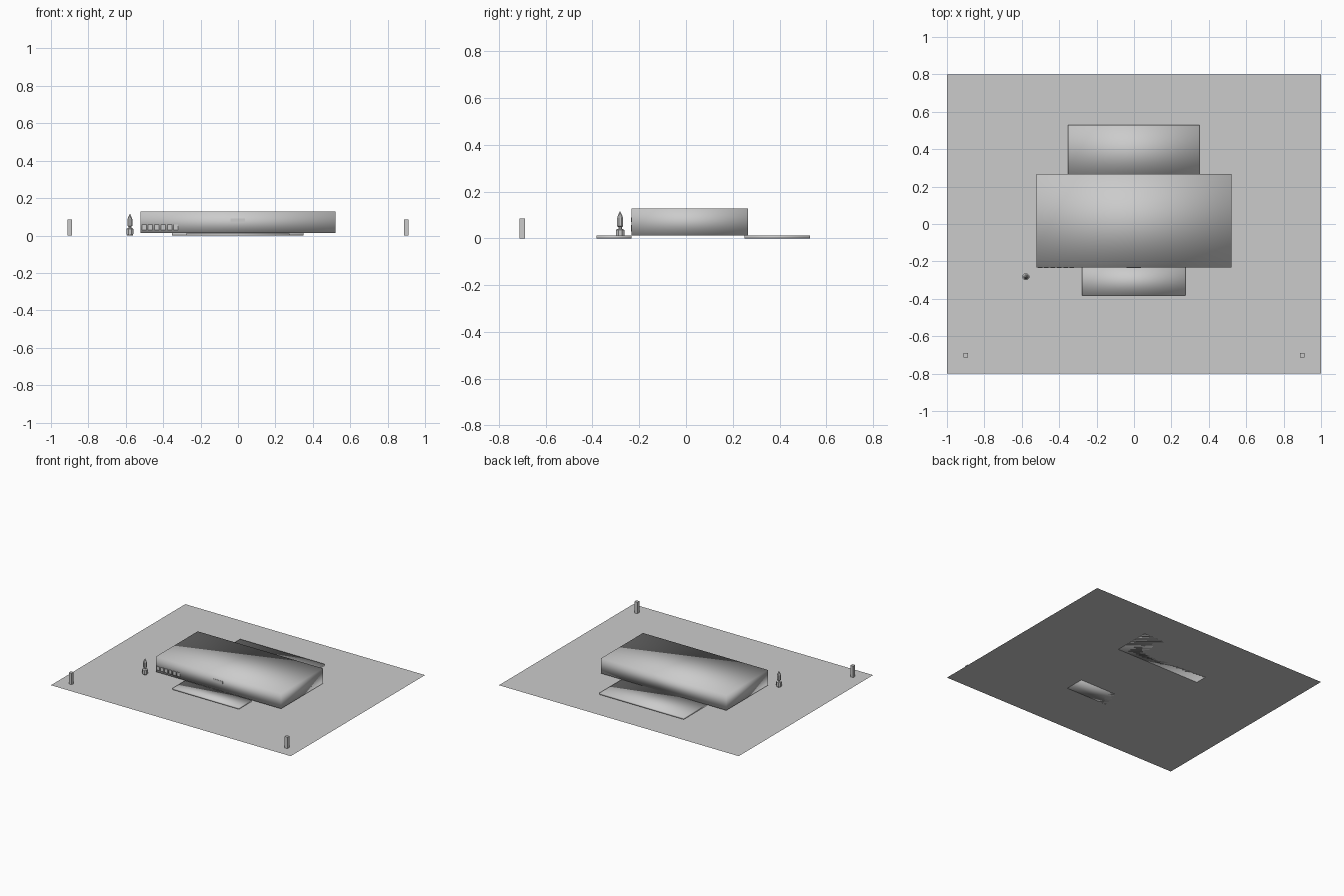
import bpy, bmesh, math

if "Cube" in bpy.data.objects:
    bpy.data.objects.remove(bpy.data.objects["Cube"])

grey = bpy.data.materials.new("light_grey")
grey.diffuse_color = (0.6, 0.6, 0.6, 1)
grey.use_nodes = True
grey.node_tree.nodes["Principled BSDF"].inputs["Base Color"].default_value = grey.diffuse_color


def finish(name, bm, smooth):
    bmesh.ops.recalc_face_normals(bm, faces=bm.faces)
    me = bpy.data.meshes.new(name)
    bm.to_mesh(me)
    bm.free()
    me.materials.append(grey)
    for p in me.polygons:
        p.use_smooth = smooth
    ob = bpy.data.objects.new(name, me)
    bpy.context.collection.objects.link(ob)
    return ob


def box(name, x0, x1, y0, y1, z0, z1, smooth=False):
    bm = bmesh.new()
    bmesh.ops.create_cube(bm, size=1)
    for v in bm.verts:
        v.co.x = x1 if v.co.x > 0 else x0
        v.co.y = y1 if v.co.y > 0 else y0
        v.co.z = z1 if v.co.z > 0 else z0
    return finish(name, bm, smooth)


def lathe(name, x, y, profile, sides):
    bm = bmesh.new()
    rings = []
    for r, z in profile:
        rings.append([bm.verts.new((x + r * math.cos((i + 0.5) * math.tau / sides),
                                    y + r * math.sin((i + 0.5) * math.tau / sides), z))
                      for i in range(sides)])
    for a, b in zip(rings, rings[1:]):
        for i in range(sides):
            j = (i + 1) % sides
            bm.faces.new((a[i], a[j], b[j], b[i]))
    bm.faces.new(rings[0])
    bm.faces.new(rings[-1])
    return finish(name, bm, False)


# Flat single-sided ground sheet
bm = bmesh.new()
bm.faces.new([bm.verts.new(c) for c in ((-1, -.8, 0), (1, -.8, 0), (1, .8, 0), (-1, .8, 0))])
finish("ground_sheet", bm, False)

# Main body, raised slightly, with soft shading
FRONT = -0.233
box("main_body", -0.522, 0.522, FRONT, 0.266, 0.013, 0.127, True)

# Low slabs in front and behind
box("front_slab", -0.277, 0.275, -0.382, FRONT, 0, 0.012, True)
box("rear_slab", -0.352, 0.35, 0.25, 0.53, 0, 0.013, True)

# Row of small panels at the left of the front
for i in range(6):
    x = -0.514 + i * 0.034
    box("front_panel", x, x + 0.024, FRONT - 0.003, FRONT + 0.002, 0.03, 0.058)

# Central front plate
box("front_plate", -0.04, 0.037, FRONT - 0.002, FRONT + 0.002, 0.07, 0.09)

# Corner posts
for s in (-1, 1):
    box("corner_post", s * 0.9 - 0.012, s * 0.9 + 0.012, -0.713, -0.689, 0, 0.086)

# Small pointed marker on an eight-sided base
lathe("marker_base", -0.578, -0.282, [(0.016, 0), (0.0195, 0.008), (0.0195, 0.036), (0.012, 0.04)], 8)
lathe("marker_top", -0.578, -0.282,
      [(0.008, 0.038), (0.008, 0.048), (0.014, 0.052), (0.014, 0.088), (0.009, 0.1), (0.002, 0.114)], 8)
